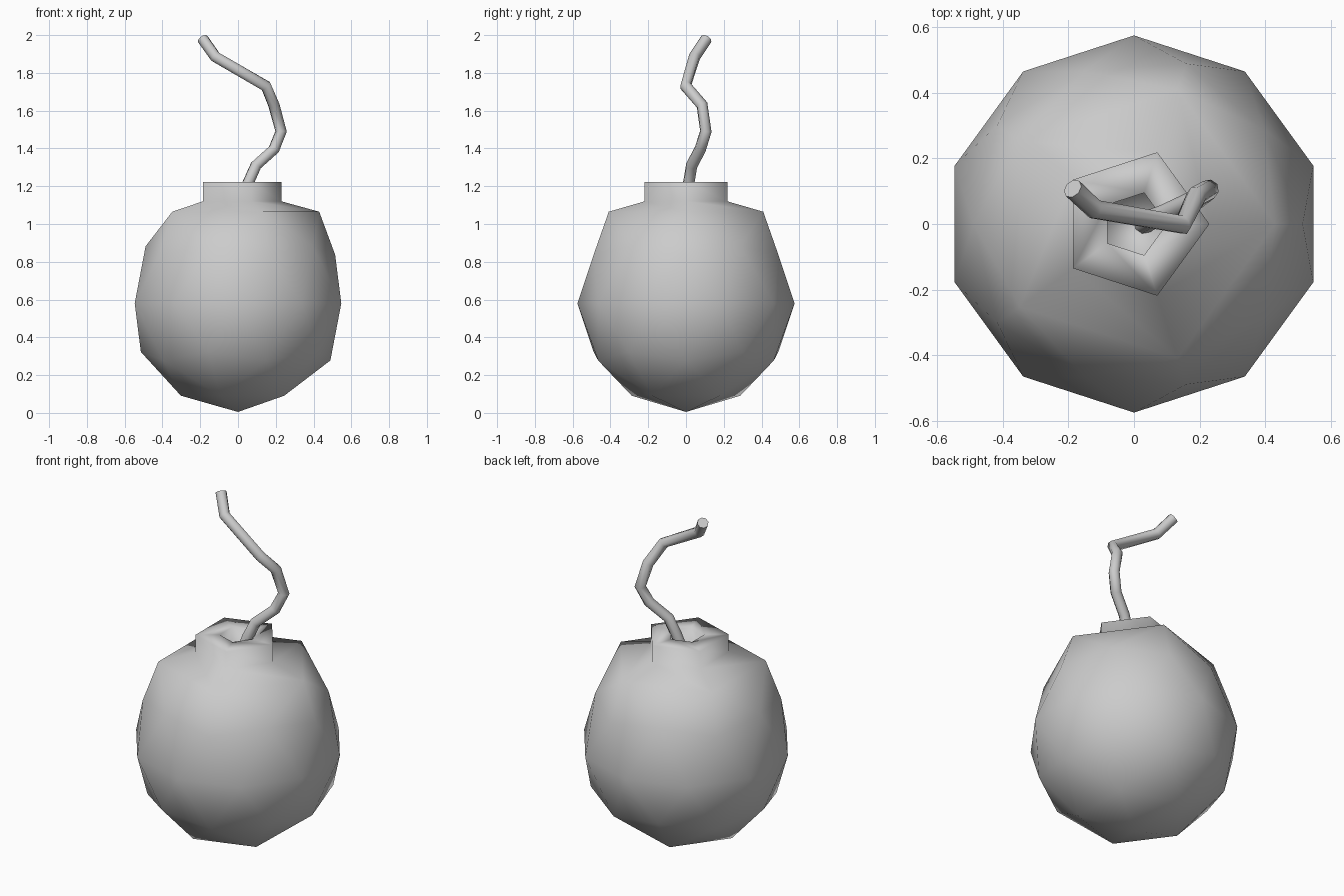
import bpy, bmesh
from mathutils import Vector

if "Cube" in bpy.data.objects:
    bpy.data.objects.remove(bpy.data.objects["Cube"])

R, CZ = 0.575, 0.58

# Body: icosphere whose top is widened and extruded into a five-sided neck
bm = bmesh.new()
bmesh.ops.create_icosphere(bm, subdivisions=2, radius=R)
bmesh.ops.translate(bm, vec=(0, 0, CZ), verts=bm.verts)


def place_ring(verts, radius, z):
    for v in verts:
        d = Vector((v.co.x, v.co.y, 0)).normalized() * radius
        v.co = (d.x, d.y, z)


top = max(bm.verts, key=lambda v: v.co.z)
ring = [e.other_vert(top) for e in top.link_edges]
bmesh.ops.dissolve_verts(bm, verts=[top])
face = next(f for f in bm.faces if len(f.verts) == 5)
place_ring(ring, 0.43, 1.065)

# Neck base, neck top, rim, recessed floor
for radius, z in [(0.23, 1.12), (0.23, 1.223), (0.10, 1.223), (0.10, 1.15)]:
    face = bmesh.ops.extrude_discrete_faces(bm, faces=[face])["faces"][0]
    place_ring(face.verts, radius, z)

bmesh.ops.recalc_face_normals(bm, faces=bm.faces)
for f in bm.faces:
    f.smooth = True
mesh = bpy.data.meshes.new("bomb_body")
bm.to_mesh(mesh)
bm.free()
bpy.context.collection.objects.link(bpy.data.objects.new("bomb_body", mesh))

# Fuse: bent tube rising from the neck
path = [(0.03, 0.0, 1.14), (0.055, 0.015, 1.22), (0.095, 0.03, 1.31),
        (0.19, 0.075, 1.395), (0.228, 0.105, 1.49), (0.19, 0.085, 1.63),
        (0.148, -0.002, 1.73), (-0.12, 0.045, 1.885), (-0.187, 0.108, 1.98)]
curve = bpy.data.curves.new("fuse", "CURVE")
curve.dimensions = "3D"
curve.bevel_depth = 0.031
curve.bevel_resolution = 2
curve.use_fill_caps = True
spline = curve.splines.new("POLY")
spline.points.add(len(path) - 1)
for p, co in zip(spline.points, path):
    p.co = (*co, 1)
spline.use_smooth = True
bpy.context.collection.objects.link(bpy.data.objects.new("fuse", curve))
